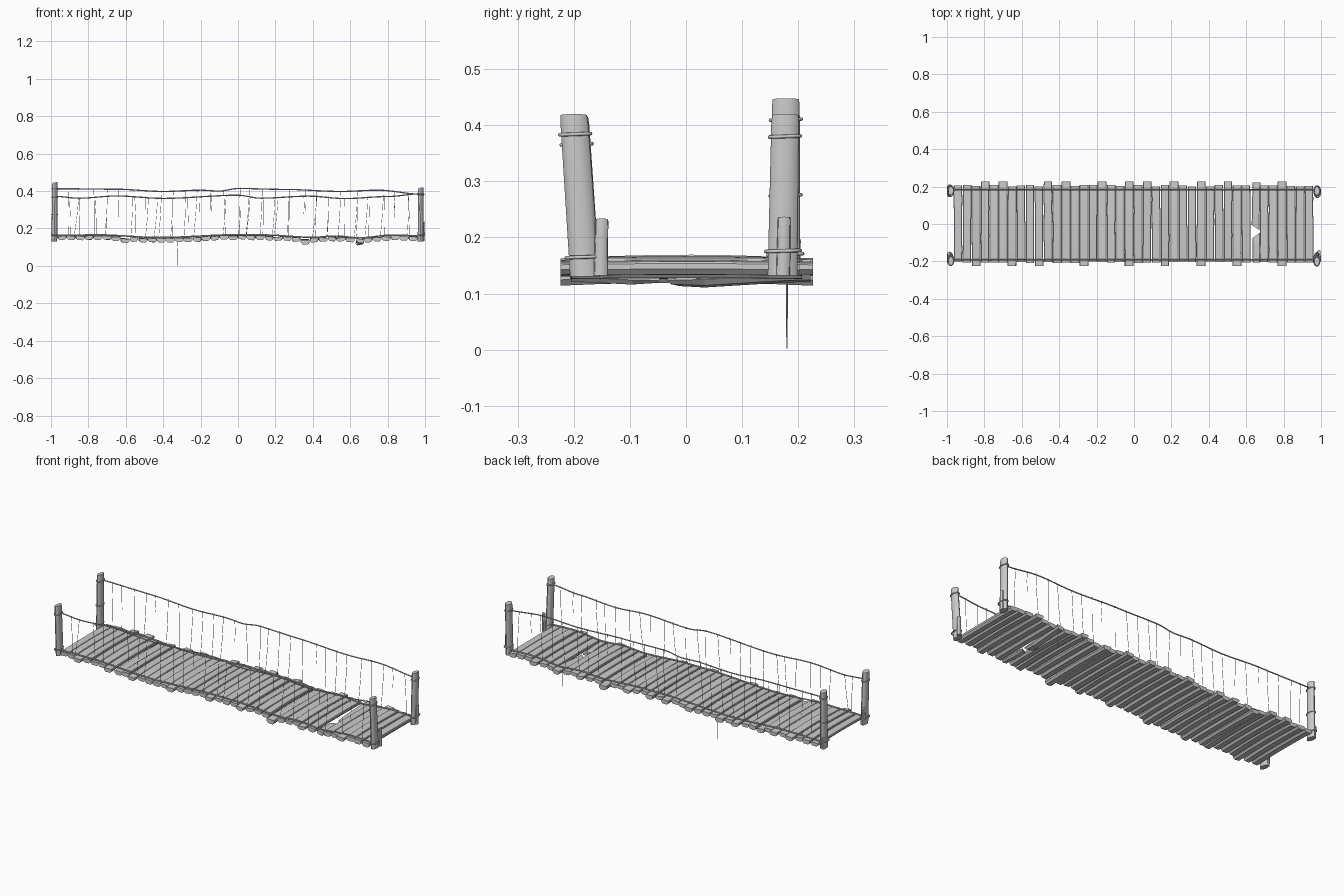
import bpy, bmesh, math, random
from mathutils import Vector

if "Cube" in bpy.data.objects:
    bpy.data.objects.remove(bpy.data.objects["Cube"])

random.seed(7)


def interp(pts, x):
    # smooth interpolation through (x, z) pairs
    if x <= pts[0][0]:
        return pts[0][1]
    for (x0, z0), (x1, z1) in zip(pts, pts[1:]):
        if x <= x1:
            t = (x - x0) / (x1 - x0)
            t = t * t * (3 - 2 * t)
            return z0 + (z1 - z0) * t
    return pts[-1][1]


DECK = [(-1, .160), (-.75, .163), (-.42, .149), (0, .164), (.13, .163),
        (.4, .150), (.52, .157), (.65, .147), (.82, .162), (1, .157)]
RAIL_BACK = [(-.98, .413), (-.65, .410), (-.4, .398), (-.2, .405), (-.1, .400), (0, .414),
             (.25, .409), (.55, .398), (.75, .405), (.98, .383)]
RAIL_FRONT = [(-.98, .372), (-.85, .362), (-.65, .374), (-.4, .361), (0, .378),
              (.12, .362), (.38, .373), (.57, .360), (.8, .371), (.98, .386)]


def finish(name, bm, smooth=False):
    bmesh.ops.recalc_face_normals(bm, faces=bm.faces)
    me = bpy.data.meshes.new(name)
    bm.to_mesh(me)
    bm.free()
    ob = bpy.data.objects.new(name, me)
    bpy.context.collection.objects.link(ob)
    if smooth:
        bpy.context.view_layer.objects.active = ob
        ob.select_set(True)
        bpy.ops.object.shade_smooth_by_angle()
        ob.select_set(False)
    return ob


def ropes(name, paths, radius, cyclic=False, res=2):
    cu = bpy.data.curves.new(name, 'CURVE')
    cu.dimensions = '3D'
    cu.bevel_depth = radius
    cu.bevel_resolution = res
    cu.use_fill_caps = True
    for path in paths:
        sp = cu.splines.new('POLY')
        sp.points.add(len(path) - 1)
        for p, co in zip(sp.points, path):
            p.co = (*co, 1)
        sp.use_cyclic_u = cyclic
    ob = bpy.data.objects.new(name, cu)
    bpy.context.collection.objects.link(ob)


# plank cross-section: flat top, chamfered underside
SECTION = [(-.3, -.5), (.3, -.5), (.5, -.05), (.5, .36), (.44, .5), (-.44, .5), (-.5, .36), (-.5, -.05)]


def plank(name, x, w, y0, y1, h=.021, droop=0.0, tilt=0.0, skew=0.0, drop=0.0, broken=0):
    # beam along y from stacked sections, slightly bowed and uneven
    bm = bmesh.new()
    n, m, rings = 6, len(SECTION), []
    zc = interp(DECK, x) - .014 - drop
    bow = random.uniform(.001, .007)
    for i in range(n + 1):
        t = i / n
        y = y0 + (y1 - y0) * t
        z = zc + bow * (1 - (y / .22) ** 2) - droop * max(0, 1 - abs(y) / .2)
        ww = w * random.uniform(.97, 1.01)
        torn = broken and i == (0 if broken > 0 else n)
        ring = []
        for sx, sz in SECTION:
            # a torn end runs out diagonally into a splinter
            dy = -broken * .028 * (sx + .5) if torn else 0
            ring.append(bm.verts.new((x + sx * ww + skew * y, y + dy,
                                      z + sz * h * (.6 if torn else 1) + 2 * sx * tilt)))
        rings.append(ring)
    for a, b in zip(rings, rings[1:]):
        for k in range(m):
            bm.faces.new((a[k], a[(k + 1) % m], b[(k + 1) % m], b[k]))
    bm.faces.new(rings[0])
    bm.faces.new(rings[-1])
    return finish(name, bm)


# deck planks, a few of them longer and hanging a little lower
LONG_BACK = [-.82, -.68, -.48, -.36, -.18, -.02, .07, .23, .37, .51, .79]
LONG_FRONT = [-.86, -.63, -.49, -.26, -.02, .16, .37, .53, .80]
COUNT, X0, X1 = 40, -.965, .96
pitch = (X1 - X0) / COUNT
for i in range(COUNT):
    x = X0 + pitch * (i + .5)
    if abs(x - .655) < pitch / 2:
        # snapped plank: two halves sagging towards the gap
        plank("broken_plank_back", x + .003, .042, -.005, .222, droop=.013, tilt=.003, skew=.02, broken=1)
        plank("broken_plank_front", x + .006, .040, -.205, -.075, droop=.013, tilt=-.003, broken=-1)
        continue
    lb = any(abs(x - v) < pitch / 2 for v in LONG_BACK)
    lf = any(abs(x - v) < pitch / 2 for v in LONG_FRONT)
    low = min(abs(x + .61), abs(x - .37)) < pitch / 2
    plank("plank_%02d" % i, x, pitch * random.uniform(.93, 1.0),
          -.224 if lf else -random.uniform(.200, .208),
          .226 if lb else random.uniform(.200, .210),
          h=random.uniform(.019, .024), tilt=random.uniform(-.003, .003),
          skew=random.uniform(-.004, .004), drop=.010 if low else random.uniform(-.002, .002))


def log(name, base, top, rx, ry, sides=16):
    # tapered leaning round post with an uneven cut top
    bm = bmesh.new()
    base, top = Vector(base), Vector(top)
    rings = []
    for t in (0, .08, .35, .7, .96, 1):
        c = base.lerp(top, t)
        f = (1.0 - .07 * t) * (.95 if t == 1 else 1)
        rings.append([bm.verts.new((
            c.x + rx * f * math.cos(a), c.y + ry * f * math.sin(a),
            c.z + (.002 * math.cos(a) if t > .9 else 0)))
            for a in [2 * math.pi * k / sides for k in range(sides)]])
    for a, b in zip(rings, rings[1:]):
        for k in range(sides):
            bm.faces.new((a[k], a[(k + 1) % sides], b[(k + 1) % sides], b[k]))
    bm.faces.new(rings[0])
    bm.faces.new(rings[-1])
    finish(name, bm, True)


# corner posts with short outer stakes and rope bindings
# (name, base, top, ring heights, stake y, stake top)
POSTS = [
    ("back_left", (-.982, .177, .132), (-.979, .178, .446), (.410, .275, .17), .193, .197),
    ("back_right", (.976, .172, .132), (.978, .177, .418), (.380, .176), .175, .235),
    ("front_left", (-.982, -.180, .130), (-.979, -.198, .415), (.366, .165), -.160, .225),
    ("front_right", (.976, -.180, .130), (.978, -.200, .418), (.384, .165), -.150, .232),
]
for name, base, top, heights, sy, sz in POSTS:
    log(name + "_post", base, top, .0155, .0265)
    side = 1 if base[0] > 0 else -1
    log(name + "_stake", (side * .989, sy - .002, .132), (side * .990, sy, sz), .009, .0125, 12)
    loops = []
    for h in heights:
        c = Vector(base).lerp(Vector(top), (h - base[2]) / (top[2] - base[2]))
        wide = h < .2
        cx = c.x + (side * .004 if wide else 0)
        rx, ry = (.017, .031) if wide else (.0155, .0275)
        loops.append([(max(-.997, min(.997, cx + rx * math.cos(a))), c.y + ry * math.sin(a),
                       h + .001 * math.sin(a))
                      for a in [2 * math.pi * k / 24 for k in range(24)]])
    ropes(name + "_bindings", loops, .0032, cyclic=True)

# handrail and deck ropes on both sides
xs = [-.975 + 1.95 * k / 78 for k in range(79)]
SIDES = [("back", .182, RAIL_BACK), ("front", -.192, RAIL_FRONT)]
for name, y, rail in SIDES:
    ropes(name + "_handrail_rope", [[(x, y, interp(rail, x)) for x in xs]], .0032)
    ropes(name + "_deck_rope", [[(x, y, interp(DECK, x) + .003) for x in xs]], .0038)
    # slanted hanger cords, some snapped halfway
    cords, knots = [], []
    for k in range(27):
        x = -.91 + 1.82 * k / 26 + random.uniform(-.012, .012)
        xb = x + random.uniform(-.025, .012)
        zt, zb = interp(rail, x), interp(DECK, xb)
        if k % 7 == 4:
            xb, zb = x, zt - random.uniform(.08, .15)
        cords.append([(x, y, zt), ((x + xb) / 2 + .002, y, (zt + zb) / 2), (xb, y, zb)])
        knots.append([(x + .001, y + .0042 * math.cos(a), zt + .0042 * math.sin(a))
                      for a in [math.pi * j / 4 for j in range(8)]])
    ropes(name + "_hanger_cords", cords, .001, res=1)
    ropes(name + "_cord_knots", knots, .001, cyclic=True, res=1)

# loose cords dangling below the deck
ropes("dangling_cords", [
    [(-.325, .180, .155), (-.323, .179, .08), (-.323, .180, .002)],
    [(.637, .180, .150), (.639, .181, .10), (.639, .180, .04)]], .0012, res=1)
